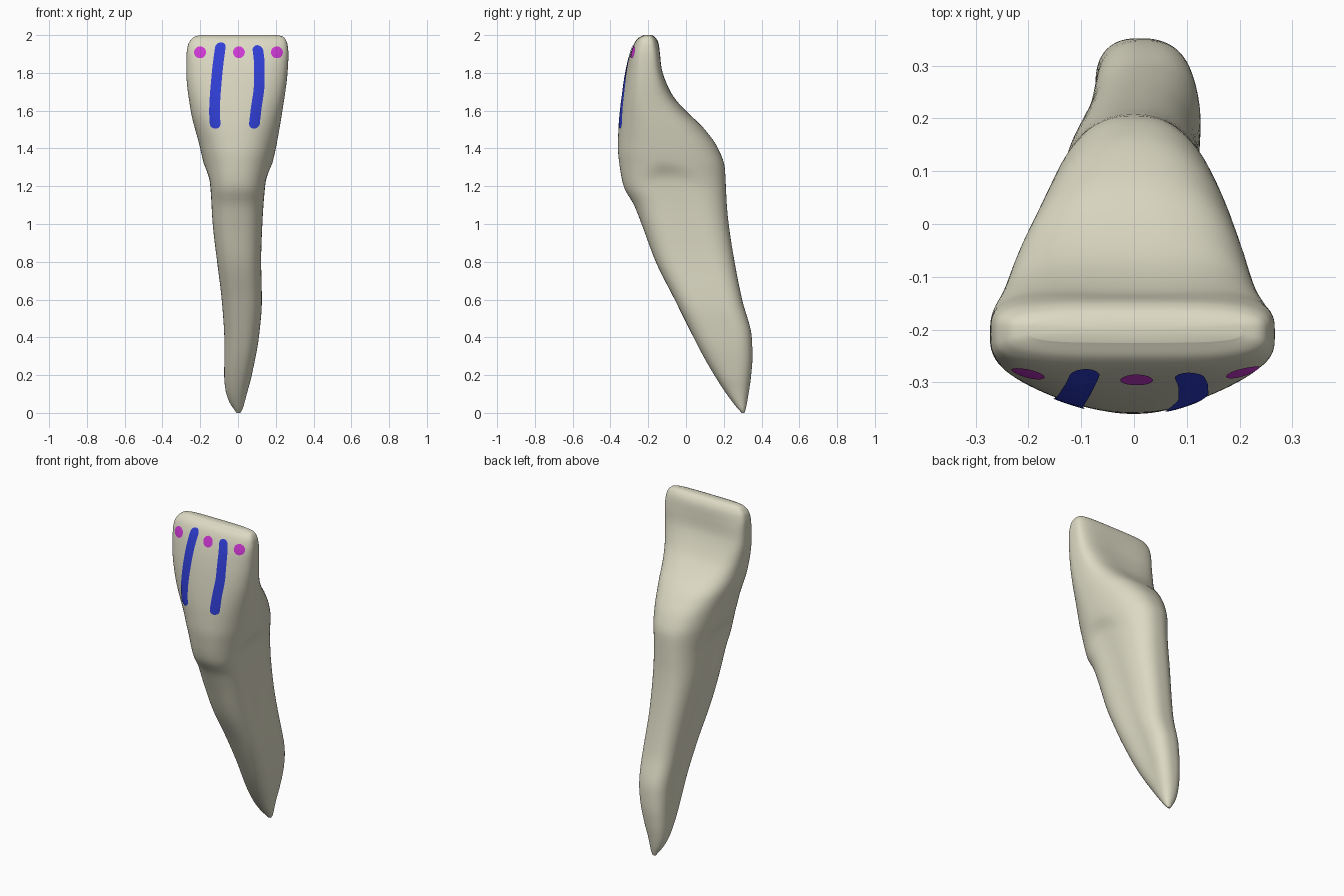
import bpy, math
from mathutils import Vector
from mathutils.bvhtree import BVHTree

if "Cube" in bpy.data.objects:
    bpy.data.objects.remove(bpy.data.objects["Cube"])


def material(name, rgb):
    m = bpy.data.materials.new(name)
    m.diffuse_color = (*rgb, 1)
    m.use_nodes = True
    m.node_tree.nodes["Principled BSDF"].inputs["Base Color"].default_value = m.diffuse_color
    return m


IVORY = material("ivory", (0.72, 0.70, 0.55))
BLUE = material("blue", (0.03, 0.05, 0.68))
MAGENTA = material("magenta", (0.62, 0.04, 0.66))

# z, left x, right x
WIDTH = [(0, -.008, .012), (.02, -.022, .024), (.06, -.047, .036), (.12, -.066, .052),
         (.2, -.075, .075), (.4, -.08, .118), (.6, -.095, .135), (.8, -.12, .132),
         (1, -.145, .14), (1.2, -.16, .157), (1.4, -.20, .20), (1.6, -.25, .235),
         (1.8, -.273, .262), (1.9, -.272, .267), (1.95, -.264, .262),
         (1.98, -.245, .25), (1.993, -.228, .235), (2, -.20, .205)]
# z, front y, back y
DEPTH = [(0, .295, .31), (.03, .268, .318), (.1, .215, .331), (.2, .15, .345), (.3, .092, .352),
         (.4, .04, .348), (.6, -.06, .297), (.8, -.16, .257), (1, -.235, .226),
         (1.1, -.275, .216), (1.2, -.33, .211), (1.3, -.35, .205), (1.4, -.36, .17),
         (1.5, -.358, .10), (1.6, -.35, .01), (1.7, -.337, -.062), (1.8, -.32, -.105),
         (1.9, -.295, -.13), (1.96, -.272, -.146), (1.985, -.252, -.16), (2, -.225, -.178)]
# z, where the section is widest (0 front, 1 back), front and back squareness
SHAPE = [(0, .5, 2, 2), (.3, .55, 2.6, 2.6), (.8, .5, 2.7, 2.7), (1.15, .45, 2.4, 2.5),
         (1.4, .42, 2.2, 2.3), (1.6, .43, 2.3, 2.6), (1.8, .5, 2.6, 3.2),
         (1.92, .52, 3.3, 3.6), (2, .5, 3.6, 3.6)]


def sample(table, z):
    """Smooth monotone interpolation of a table at height z."""
    n = len(table)
    i = max(k for k in range(n - 1) if table[k][0] <= z)
    h = table[i + 1][0] - table[i][0]
    t = (z - table[i][0]) / h

    def sec(k, c):
        return (table[k + 1][c] - table[k][c]) / (table[k + 1][0] - table[k][0])

    def slope(k, c):
        if k == 0:
            return sec(0, c)
        if k == n - 1:
            return sec(n - 2, c)
        a, b = sec(k - 1, c), sec(k, c)
        return 2 * a * b / (a + b) if a * b > 0 else 0

    out = []
    for c in range(1, len(table[0])):
        p, q = table[i][c], table[i + 1][c]
        out.append(p * (1 + 2 * t) * (1 - t) ** 2 + slope(i, c) * h * t * (1 - t) ** 2
                   + q * t * t * (3 - 2 * t) + slope(i + 1, c) * h * t * t * (t - 1))
    return out


def step(a, b, v):
    t = min(1, max(0, (v - a) / (b - a)))
    return t * t * (3 - 2 * t)


def section_point(z, ang):
    xl, xr = sample(WIDTH, z)
    yf, yb = sample(DEPTH, z)
    m, nf, nb = sample(SHAPE, z)
    c, s = math.cos(ang), math.sin(ang)
    n = nf if s < 0 else nb
    u = math.copysign(abs(c) ** (2 / n), c)
    v = math.copysign(abs(s) ** (2 / n), s)
    ym = yf + (yb - yf) * m
    y = ym + (v * (ym - yf) if v < 0 else v * (yb - ym))
    # grooves down both sides of the root, ending in an arched neck line
    neck = 1.33 - .16 * v * v
    groove = .10 * step(.1, .4, z) * (1 - step(neck - .09, neck, z)) * math.exp(-(v / .45) ** 2)
    x = (xl + xr) / 2 + u * (xr - xl) / 2 * (1 - groove)
    # shallow hollow in the back of the crown
    if v > 0:
        y -= .02 * v * (1 - u * u) * step(1.5, 1.68, z) * (1 - step(1.8, 1.98, z))
    return Vector((x, y, z))


def add_object(name, verts, faces, mat):
    me = bpy.data.meshes.new(name)
    me.from_pydata(verts, [], faces)
    me.materials.append(mat)
    me.shade_smooth()
    ob = bpy.data.objects.new(name, me)
    bpy.context.collection.objects.link(ob)
    return ob


# tooth: crown and root lofted as one skin
RINGS, SEGS = 130, 96
verts, faces = [], []
for r in range(RINGS):
    z = 1 - math.cos(math.pi * r / (RINGS - 1))
    z = min(2, max(0, z))
    verts += [section_point(z, 2 * math.pi * k / SEGS) for k in range(SEGS)]
for r in range(RINGS - 1):
    for k in range(SEGS):
        a, b = r * SEGS + k, r * SEGS + (k + 1) % SEGS
        faces.append((a, b, b + SEGS, a + SEGS))
for first, flip in ((0, True), ((RINGS - 1) * SEGS, False)):
    ring = verts[first:first + SEGS]
    verts.append(sum(ring, Vector()) / SEGS)
    mid = len(verts) - 1
    for k in range(SEGS):
        a, b = first + k, first + (k + 1) % SEGS
        faces.append((b, a, mid) if flip else (a, b, mid))
add_object("tooth", verts, faces, IVORY)
skin = BVHTree.FromPolygons(verts, faces)


def on_front(x, z):
    hit = skin.ray_cast(Vector((x, -2, z)), Vector((0, 1, 0)))
    return hit[0] + hit[1] * .004


# painted stripes: ribbons with round ends laid on the front of the crown
def stripe(name, path, radius=.028, rows=60, cols=8):
    vs, fs = [], []
    lo, hi = path[0][0], path[-1][0]
    for i in range(rows + 1):
        z = lo + (hi - lo) * (.5 - .5 * math.cos(math.pi * i / rows))
        x = sample(path, z)[0]
        d = max(0, radius - min(z - lo, hi - z))
        w = max(.001, math.sqrt(max(0, radius ** 2 - d * d)))
        vs += [on_front(x + w * (2 * j / cols - 1), z) for j in range(cols + 1)]
    for i in range(rows):
        for j in range(cols):
            a = i * (cols + 1) + j
            fs.append((a, a + 1, a + cols + 2, a + cols + 1))
    add_object(name, vs, fs, BLUE)


stripe("left_stripe", [(1.505, -.118), (1.6, -.123), (1.8, -.11), (1.96, -.09)])
stripe("right_stripe", [(1.505, .083), (1.6, .094), (1.75, .112), (1.85, .112), (1.945, .102)])


# painted dots near the biting edge
def dot(name, x, z, radius=.031, rings=4, segs=32):
    vs, fs = [on_front(x, z)], []
    for r in range(1, rings + 1):
        for k in range(segs):
            a = 2 * math.pi * k / segs
            vs.append(on_front(x + radius * r / rings * math.cos(a),
                               z + radius * r / rings * math.sin(a)))
    for k in range(segs):
        n = (k + 1) % segs
        fs.append((0, 1 + k, 1 + n))
        for r in range(rings - 1):
            b = 1 + r * segs
            fs.append((b + k, b + segs + k, b + segs + n, b + n))
    add_object(name, vs, fs, MAGENTA)


for name, x in (("left_dot", -.2), ("middle_dot", .005), ("right_dot", .205)):
    dot(name, x, 1.908)
